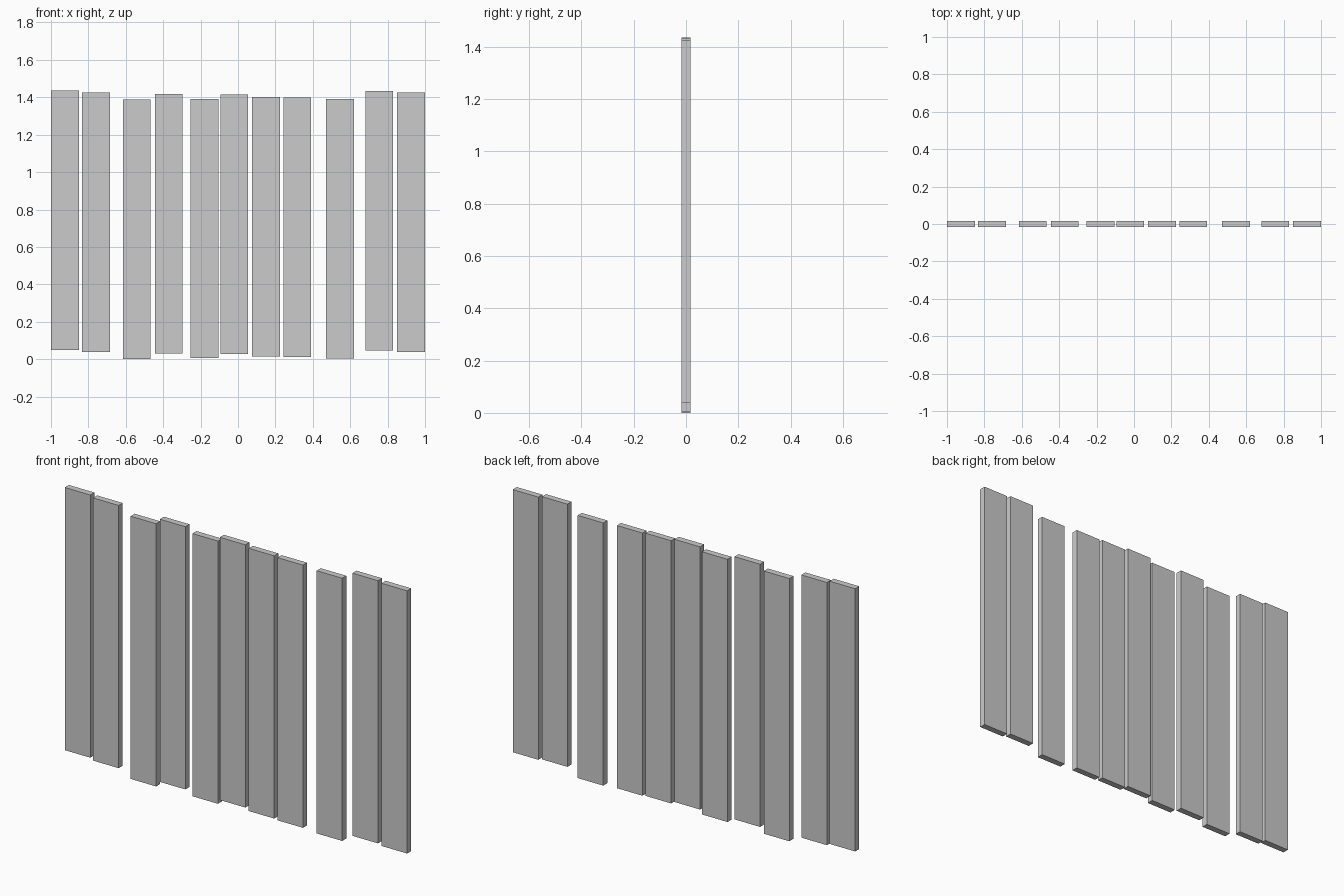
import bpy

if "Cube" in bpy.data.objects:
    bpy.data.objects.remove(bpy.data.objects["Cube"])

WIDTH, DEPTH, HEIGHT = 0.149, 0.034, 1.387

# Each fence plank: (centre x, bottom z)
planks = [(-0.9255, 0.049), (-0.760, 0.038), (-0.541, 0.0), (-0.370, 0.030),
          (-0.180, 0.005), (-0.020, 0.028), (0.149, 0.015), (0.317, 0.011),
          (0.546, 0.003), (0.755, 0.046), (0.9255, 0.038)]


def add_plank(name, x, z):
    bpy.ops.mesh.primitive_cube_add(size=1, location=(x, 0, z + HEIGHT / 2))
    ob = bpy.context.object
    ob.name = name
    ob.scale = (WIDTH, DEPTH, HEIGHT)
    bpy.ops.object.transform_apply(location=False, rotation=False, scale=True)


# Row of upright planks at uneven heights
for i, (x, z) in enumerate(planks, 1):
    add_plank(f"plank_{i:02d}", x, z)
